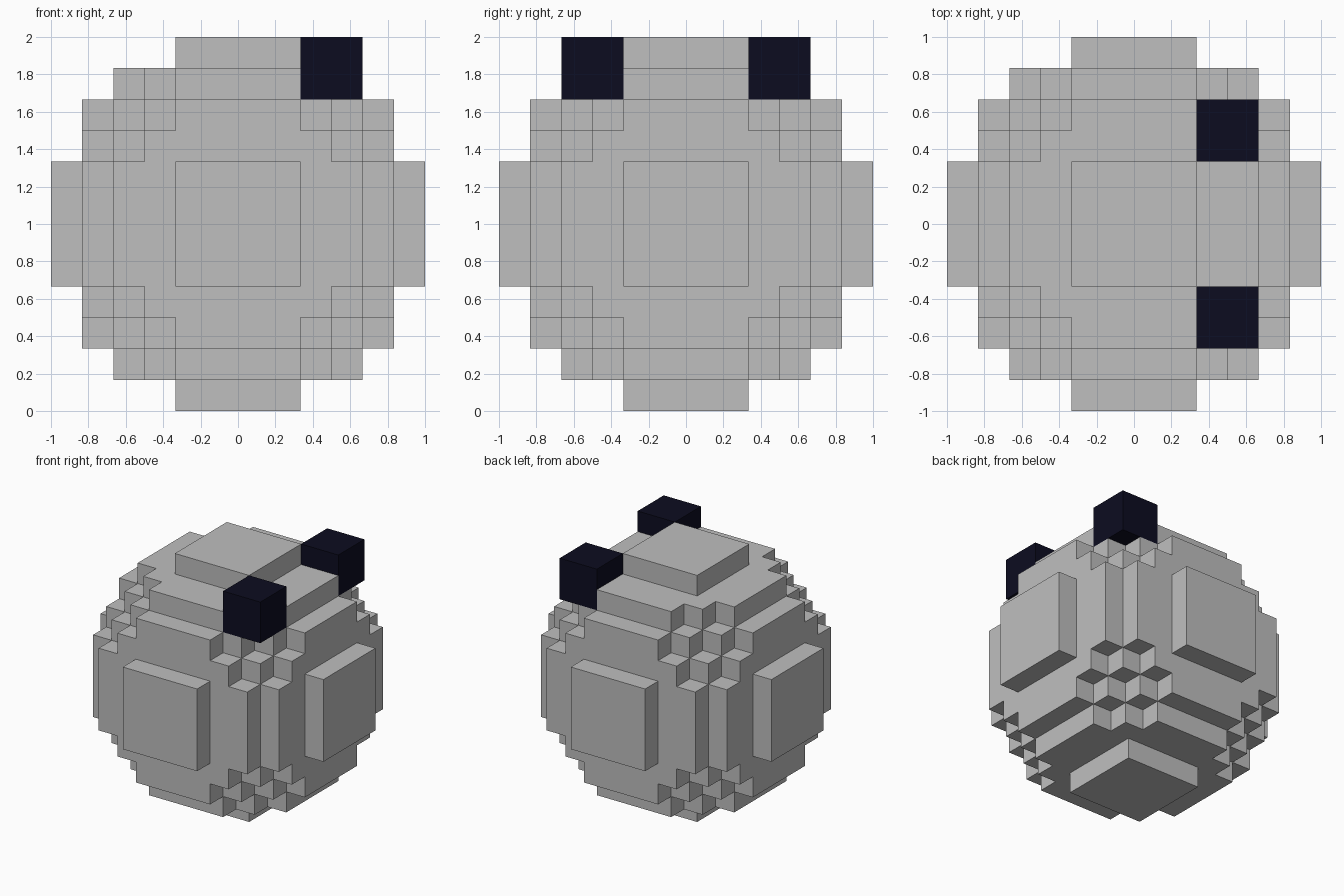
import bpy, bmesh
from mathutils import Vector

cube = bpy.data.objects.get("Cube")
if cube:
    bpy.data.objects.remove(cube, do_unlink=True)

UNIT = 1 / 6          # edge of one block
HALF = 6              # blocks from the centre to each side
RADIUS_SQ = 35.5      # squared ball radius in blocks


def material(name, rgb):
    mat = bpy.data.materials.new(name)
    mat.use_nodes = True
    colour = (*rgb, 1)
    mat.diffuse_color = colour
    bsdf = mat.node_tree.nodes["Principled BSDF"]
    bsdf.inputs["Base Color"].default_value = colour
    bsdf.inputs["Roughness"].default_value = 0.8
    return mat


def add_object(name, bm, mat):
    mesh = bpy.data.meshes.new(name)
    bm.to_mesh(mesh)
    bm.free()
    mesh.materials.append(mat)
    obj = bpy.data.objects.new(name, mesh)
    bpy.context.collection.objects.link(obj)
    return obj


def filled(cell):
    """True when the block's centre lies inside the ball."""
    return sum((c + 0.5) ** 2 for c in cell) < RADIUS_SQ


grey = material("light grey", (0.52, 0.52, 0.52))
navy = material("dark navy", (0.0037, 0.0037, 0.0144))

# Blocky ball: only the outer sides of its blocks become faces
bm = bmesh.new()
span = range(-HALF, HALF)
for cell in [(x, y, z) for x in span for y in span for z in span]:
    if not filled(cell):
        continue
    centre = Vector([c + 0.5 for c in cell])
    for axis in range(3):
        for sign in (-1, 1):
            beside = list(cell)
            beside[axis] += sign
            if filled(beside):
                continue
            n, u, v = Vector(), Vector(), Vector()
            n[axis] = sign / 2
            u[(axis + 1) % 3] = 0.5
            v[(axis + 2) % 3] = sign / 2
            corners = [centre + n + a * u + b * v
                       for a, b in ((-1, -1), (1, -1), (1, 1), (-1, 1))]
            bm.faces.new([bm.verts.new((p + Vector((0, 0, HALF))) * UNIT)
                          for p in corners])
bmesh.ops.remove_doubles(bm, verts=bm.verts, dist=0.001)
add_object("blocky_ball", bm, grey)

# Two dark cubes on the upper left side, one in front and one behind
for name, side in (("front_cube", -1), ("back_cube", 1)):
    bm = bmesh.new()
    bmesh.ops.create_cube(bm, size=2 * UNIT)
    obj = add_object(name, bm, navy)
    obj.location = (3 * UNIT, side * 3 * UNIT, 11 * UNIT)
